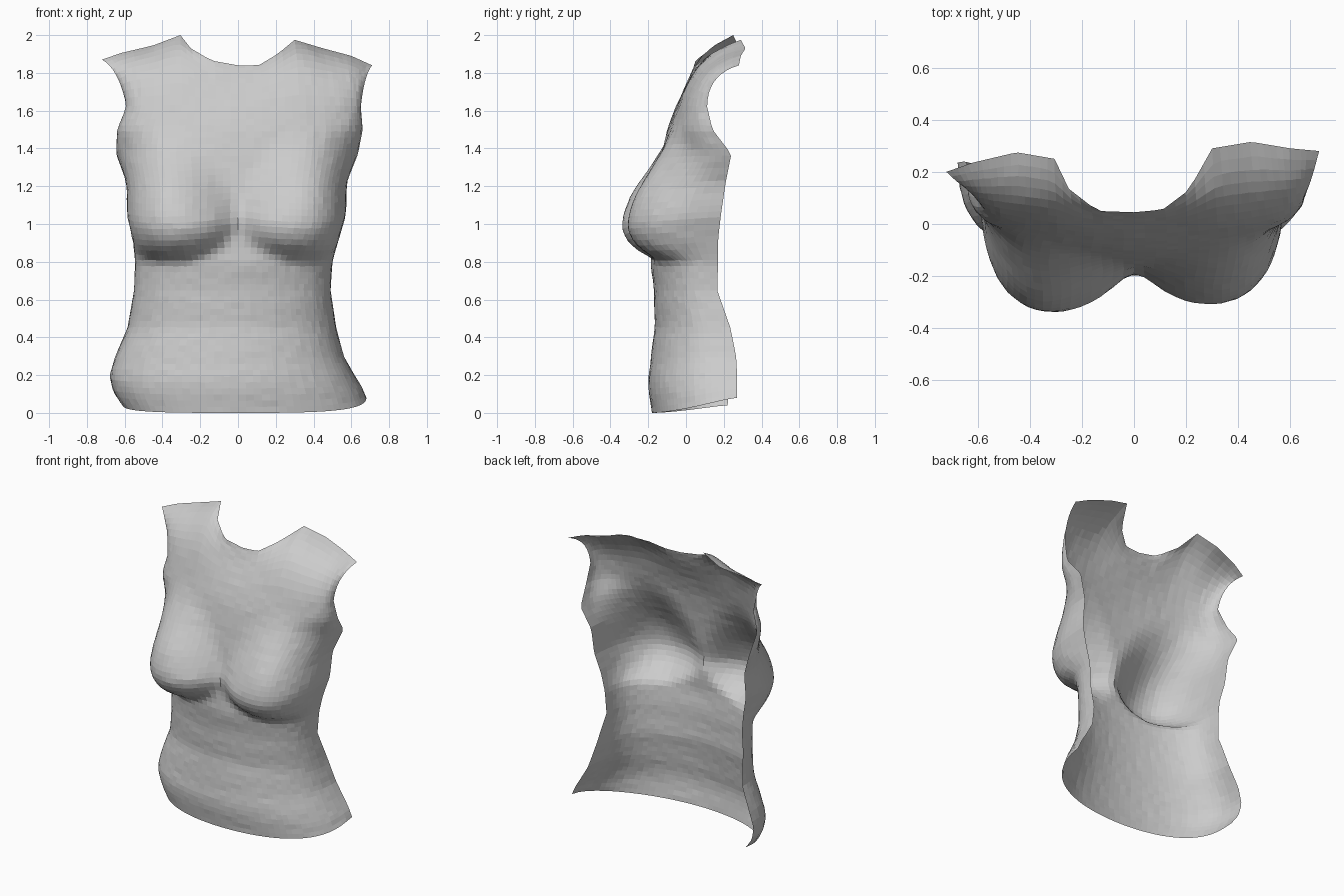
import bpy, bmesh, math, random
from mathutils import Vector

if "Cube" in bpy.data.objects:
    bpy.data.objects.remove(bpy.data.objects["Cube"])

random.seed(4)
COLS, ROWS, TOP_ROWS = 48, 50, 9
CHEST_Z = 1.62

# height, left edge x, right edge x, side edge y, centre front y
BODY = [
    (0.00, -.61, .68, .27, -.18), (0.08, -.66, .655, .27, -.195),
    (0.18, -.68, .61, .27, -.20), (0.30, -.65, .56, .265, -.185),
    (0.45, -.585, .52, .235, -.165), (0.65, -.55, .49, .165, -.17),
    (0.80, -.545, .50, .17, -.19), (0.92, -.555, .53, .17, -.18),
    (1.05, -.585, .57, .185, -.175), (1.22, -.59, .575, .21, -.155),
    (1.37, -.645, .635, .24, -.13), (1.50, -.64, .66, .14, -.10),
    (1.62, -.59, .65, .112, -.055),
]
# u, x, y, z along the shoulder and neck opening
NECK = [
    (-1, -.72, .20, 1.87), (-.8, -.62, .235, 1.905), (-.55, -.45, .275, 1.945),
    (-1/3, -.305, .25, 2.0), (-.25, -.25, .135, 1.93), (-.14, -.14, .05, 1.865),
    (0, 0, .045, 1.84), (.12, .11, .055, 1.84), (.22, .21, .13, 1.9),
    (1/3, .30, .29, 1.975), (.55, .45, .315, 1.93), (.8, .60, .29, 1.89),
    (1, .71, .28, 1.84),
]


def sample(table, t):
    for a, b in zip(table, table[1:]):
        if t <= b[0] + 1e-9:
            f = (t - a[0]) / (b[0] - a[0])
            return [p + (q - p) * f for p, q in zip(a[1:], b[1:])]
    return list(table[-1][1:])


def bust(x, z):
    """Forward swelling: rounded below, long slope above."""
    side = -1 if x < 0 else 1
    dx, dz = abs(x) - .39, z - 1.03
    r = .37 if dx < 0 else .30
    d2 = (dx / r) ** 2 + (dz / (.5 if dz > 0 else .22)) ** 2
    if d2 >= 1:
        return 0, side
    k = min(1, max(0, dz / .25))
    return (1 - d2) ** (.75 + 1.1 * k) * (.215 if side < 0 else .185), side


def body_point(u, z):
    xl, xr, ye, yc = sample(BODY, z)
    if u < 0:
        ye -= .05 * max(0, 1 - z / .6)
    a = u * math.pi / 2
    x = math.sin(a) * (xr if u > 0 else -xl)
    y = ye + (yc - ye) * max(0, math.cos(a)) ** .75
    b, side = bust(x, z)
    b *= 1 - abs(u) ** 7          # fades out at the open side edge
    hem = (.08 if u > 0 else .04) * abs(u) ** 3 * max(0, 1 - z / .3)
    fold = .002 * math.sin(z * 30) * math.cos(a) if z < .75 else 0
    return Vector((x + side * b * .12, y - b + fold, z + hem - b * .15))


def shoulder_point(u, t):
    p0 = body_point(u, CHEST_Z)
    p2 = Vector(sample(NECK, u))
    p1 = Vector((p0.x * .7 + p2.x * .3, p0.y + .09 * (1 - u * u), p2.z - .05))
    return p0 * (1 - t) ** 2 + p1 * 2 * t * (1 - t) + p2 * t * t


# Open torso shell: body rows, then rows rolling back over the shoulders
bm = bmesh.new()
grid = []
for r in range(ROWS + TOP_ROWS + 1):
    row = []
    for c in range(COLS + 1):
        u = c / COLS * 2 - 1
        if r <= ROWS:
            p = body_point(u, CHEST_Z * r / ROWS)
        else:
            p = shoulder_point(u, (r - ROWS) / TOP_ROWS)
        row.append(bm.verts.new(p))
    grid.append(row)
for lo, hi in zip(grid, grid[1:]):
    for c in range(COLS):
        bm.faces.new((lo[c], lo[c + 1], hi[c + 1], hi[c]))

# Relax the interior, then add a slight sculpted unevenness
inner = [v for row in grid[1:-1] for v in row[1:-1]]
for _ in range(3):
    bmesh.ops.smooth_vert(bm, verts=inner, factor=.5,
                          use_axis_x=True, use_axis_y=True, use_axis_z=True)
for v in inner:
    v.co += Vector([random.uniform(-.0015, .0015) for _ in range(3)])

mesh = bpy.data.meshes.new("torso_shell")
bm.to_mesh(mesh)
bm.free()
torso = bpy.data.objects.new("torso_shell", mesh)
bpy.context.collection.objects.link(torso)
